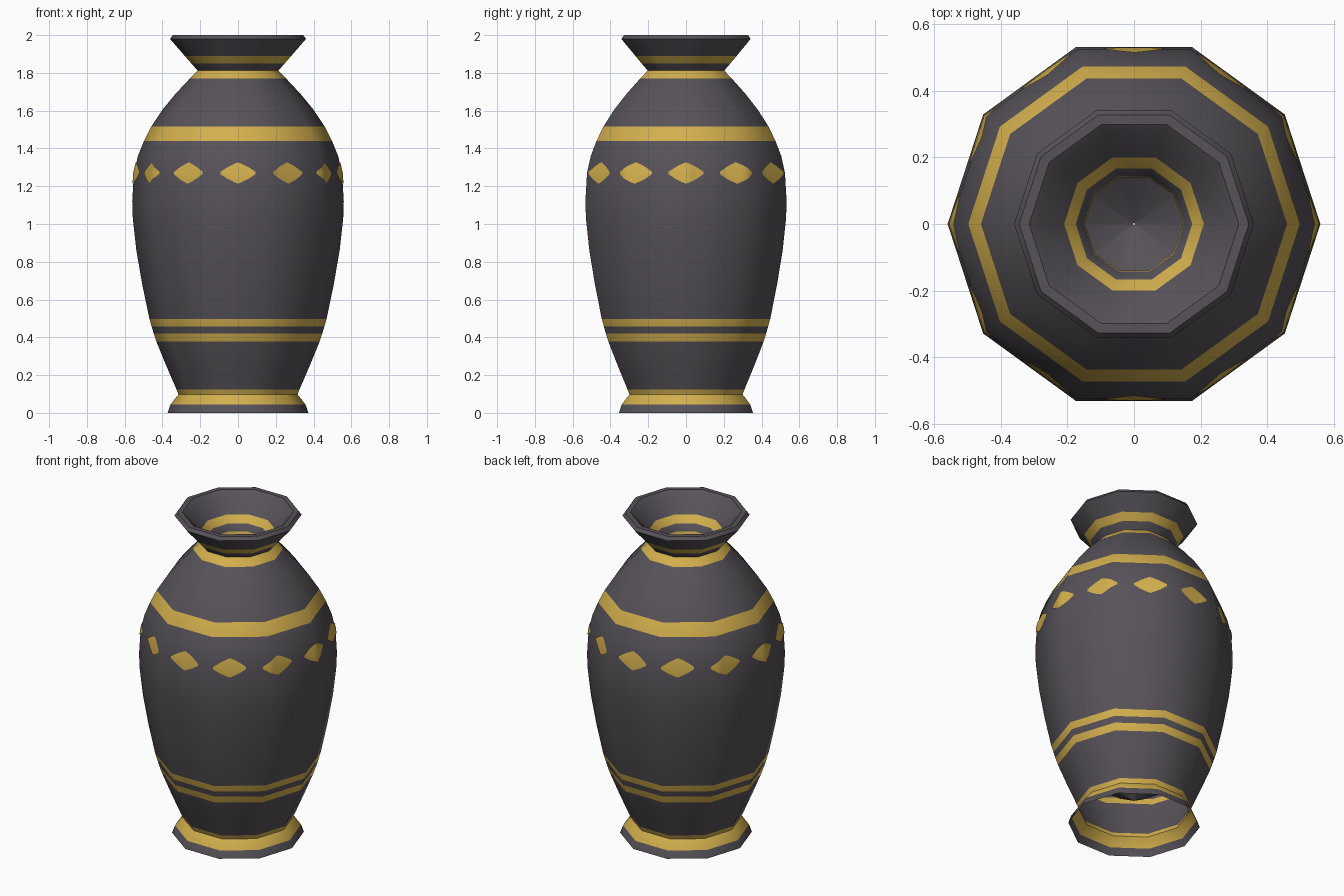
import bpy, bmesh, math

if "Cube" in bpy.data.objects:
    bpy.data.objects.remove(bpy.data.objects["Cube"])

SIDES = 10


def material(name, rgb):
    m = bpy.data.materials.new(name)
    m.diffuse_color = (*rgb, 1)
    m.use_nodes = True
    m.node_tree.nodes["Principled BSDF"].inputs["Base Color"].default_value = m.diffuse_color
    return m


charcoal = material("charcoal glaze", (0.095, 0.085, 0.10))
gold = material("gold paint", (0.65, 0.43, 0.075))

# Outer profile (radius at corner, height), with rings at every stripe edge
outer = [(.373, 0), (.357, .045), (.315, .098), (.326, .125), (.38, .25),
         (.432, .377), (.446, .42), (.457, .457), (.469, .498), (.507, .68),
         (.538, .86), (.557, 1.03), (.56, 1.12), (.551, 1.27), (.53, 1.36),
         (.498, 1.44), (.46, 1.515), (.40, 1.605), (.33, 1.69), (.255, 1.77),
         (.213, 1.812), (.247, 1.85), (.282, 1.89), (.36, 1.98), (.345, 2.0)]
# Inner lining: rim, funnel, neck, then the hidden bowl down to its tip
inner = [(.315, 2.0), (.29, 1.98), (.21, 1.89), (.175, 1.85), (.15, 1.812),
         (.147, 1.795), (.20, 1.75), (.34, 1.60), (.43, 1.44), (.49, 1.20),
         (.49, 1.03), (.44, .68), (.37, .45), (.22, .29), (.003, .16)]
# Height ranges painted gold
stripes = [(.045, .125), (.377, .42), (.457, .498), (1.44, 1.515),
           (1.77, 1.812), (1.85, 1.89)]


def make_object(name, bm, mats):
    mesh = bpy.data.meshes.new(name)
    bm.to_mesh(mesh)
    bm.free()
    ob = bpy.data.objects.new(name, mesh)
    bpy.context.collection.objects.link(ob)
    for m in mats:
        mesh.materials.append(m)
    bpy.ops.object.select_all(action='DESELECT')
    ob.select_set(True)
    bpy.context.view_layer.objects.active = ob
    bpy.ops.object.shade_smooth_by_angle(angle=math.radians(40))
    return ob


# Vase shell: ten-sided lathe, open under the foot
bm = bmesh.new()
rings = []
for r, z in outer + inner:
    rings.append([bm.verts.new((r * math.cos(math.tau * i / SIDES),
                                r * math.sin(math.tau * i / SIDES), z))
                  for i in range(SIDES)])
for a, b in zip(rings, rings[1:]):
    for i in range(SIDES):
        j = (i + 1) % SIDES
        f = bm.faces.new((a[i], a[j], b[j], b[i]))
        z = (a[i].co.z + b[i].co.z) / 2
        is_gold = any(lo < z < hi for lo, hi in stripes)
        f.material_index = 1 if is_gold else 0
        # hidden bowl stays plain
        if a in rings[len(outer) + 5:]:
            f.material_index = 0
make_object("vase_body", bm, [charcoal, gold])


def surface_point(deg, z, lift=0.004):
    """Point on the ten-sided outer wall at an angle and height."""
    for (r0, z0), (r1, z1) in zip(outer, outer[1:]):
        if z0 <= z <= z1:
            r = r0 + (r1 - r0) * (z - z0) / (z1 - z0)
            break
    half = math.pi / SIDES
    t = math.radians(deg)
    d = (r + lift) * math.cos(half) / math.cos(t % (2 * half) - half)
    return (d * math.cos(t), d * math.sin(t), z)


# Twelve painted diamonds wrapped on the shoulder
columns = [(-10, .006), (-6, .031), (-3, .045), (0, .057),
           (3, .045), (6, .031), (10, .006)]
bm = bmesh.new()
for k in range(12):
    grid = [[bm.verts.new(surface_point(30 * k + u, 1.27 + s * h))
             for s in (-1, 0, 1)] for u, h in columns]
    for a, b in zip(grid, grid[1:]):
        for n in range(2):
            bm.faces.new((a[n], b[n], b[n + 1], a[n + 1]))
make_object("diamond_pattern", bm, [gold])
